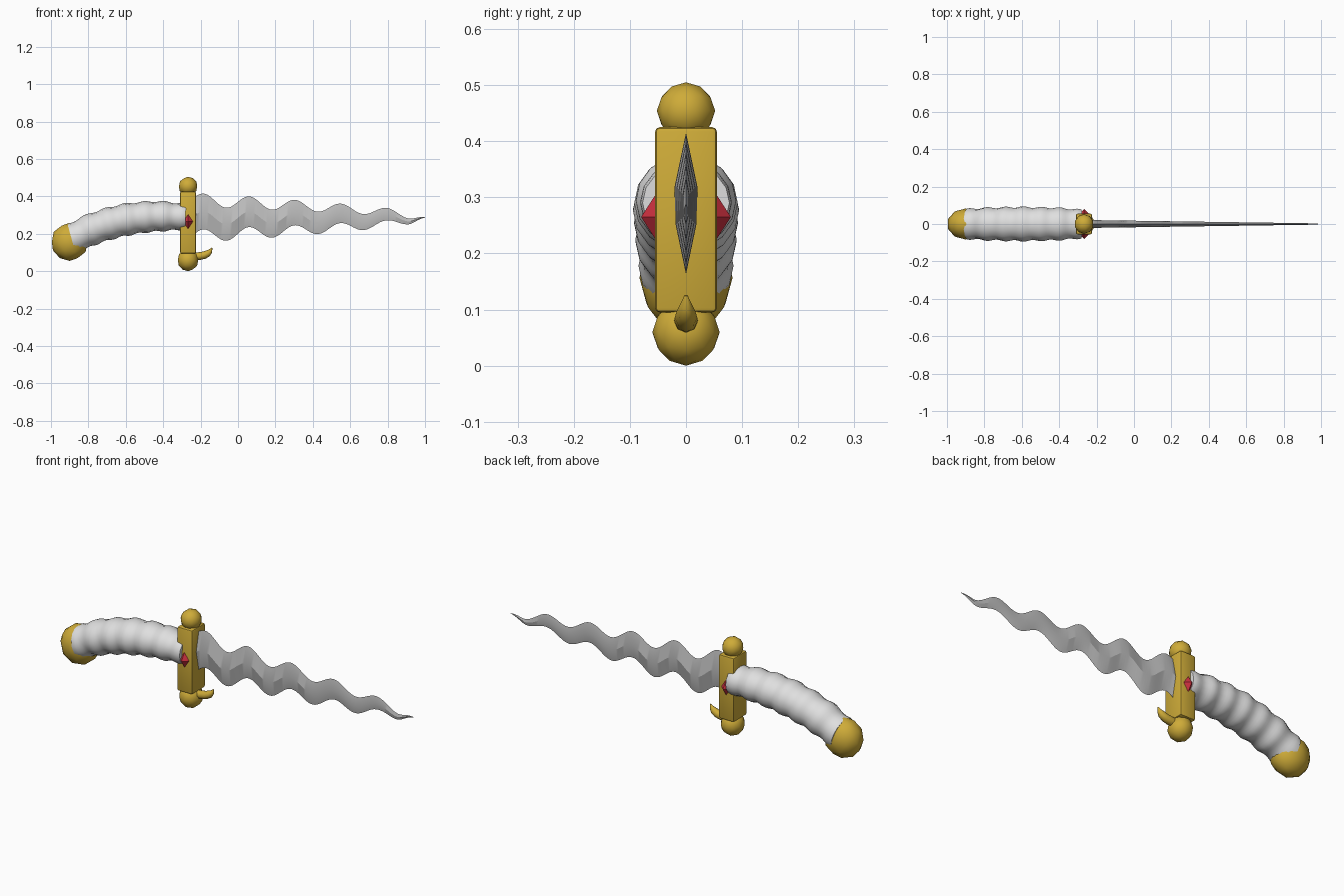
import bpy, bmesh, math
from mathutils import Vector

if "Cube" in bpy.data.objects:
    bpy.data.objects.remove(bpy.data.objects["Cube"])


def material(name, rgb):
    m = bpy.data.materials.new(name)
    m.diffuse_color = (*rgb, 1)
    m.use_nodes = True
    m.node_tree.nodes["Principled BSDF"].inputs["Base Color"].default_value = m.diffuse_color
    return m


GOLD = material("gold", (0.62, 0.41, 0.04))
IVORY = material("pale grip", (0.74, 0.74, 0.74))
STEEL = material("steel", (0.52, 0.52, 0.52))
RED = material("red gem", (0.60, 0.03, 0.05))


def finish(name, bm, mat, angle=None):
    bmesh.ops.recalc_face_normals(bm, faces=bm.faces[:])
    me = bpy.data.meshes.new(name)
    bm.to_mesh(me)
    bm.free()
    ob = bpy.data.objects.new(name, me)
    bpy.context.collection.objects.link(ob)
    me.materials.append(mat)
    if angle is not None:
        bpy.ops.object.select_all(action='DESELECT')
        ob.select_set(True)
        bpy.context.view_layer.objects.active = ob
        bpy.ops.object.shade_smooth_by_angle(angle=math.radians(angle))
    return ob


def lerp(table, x):
    """Piecewise-linear lookup in a list of (x, value)."""
    for (x0, a), (x1, b) in zip(table, table[1:]):
        if x <= x1:
            return a + (b - a) * (x - x0) / (x1 - x0)
    return table[-1][1]


def loft(bm, rings):
    """Join rings of points and cap both ends."""
    vs = [[bm.verts.new(p) for p in r] for r in rings]
    n = len(vs[0])
    for a, b in zip(vs, vs[1:]):
        for i in range(n):
            j = (i + 1) % n
            bm.faces.new((a[i], a[j], b[j], b[i]))
    bm.faces.new(vs[0])
    bm.faces.new(vs[-1])


def ring(centre, tangent, half_up, half_y, sides):
    """Elliptical cross-section square to a path lying in the xz plane."""
    t = Vector(tangent).normalized()
    up = Vector((-t.z, 0, t.x))
    out = []
    for i in range(sides):
        a = 2 * math.pi * i / sides
        out.append(Vector(centre) + up * half_up * math.cos(a)
                   + Vector((0, half_y * math.sin(a), 0)))
    return out


def ball(name, centre, radii):
    bm = bmesh.new()
    bmesh.ops.create_icosphere(bm, subdivisions=2, radius=1)
    bmesh.ops.scale(bm, vec=radii, verts=bm.verts)
    bmesh.ops.translate(bm, vec=centre, verts=bm.verts)
    finish(name, bm, GOLD, 50)


GX = -0.267  # guard centre

# Pommel and guard balls
ball("pommel", (-0.9, 0, 0.157), (0.1, 0.083, 0.102))
ball("guard_top_ball", (GX, 0, 0.454), (0.051, 0.052, 0.051))
ball("guard_bottom_ball", (GX, 0, 0.06), (0.057, 0.06, 0.06))

# Guard block with softened edges
bm = bmesh.new()
bmesh.ops.create_cube(bm, size=1)
bmesh.ops.scale(bm, vec=(0.086, 0.11, 0.33), verts=bm.verts)
bmesh.ops.translate(bm, vec=(GX, 0, 0.26), verts=bm.verts)
bmesh.ops.bevel(bm, geom=bm.edges[:], offset=0.008, segments=2,
                profile=0.5, affect='EDGES')
finish("guard", bm, GOLD, 40)

# Curved grip with gentle ribs
mid = [(-0.89, 0.168), (-0.8, 0.218), (-0.7, 0.252), (-0.6, 0.277),
       (-0.5, 0.290), (-0.4, 0.295), (-0.28, 0.290)]
up_r = [(-0.89, 0.078), (-0.8, 0.083), (-0.6, 0.085), (-0.4, 0.079), (-0.28, 0.068)]
side_r = [(-0.89, 0.080), (-0.8, 0.086), (-0.6, 0.091), (-0.4, 0.086), (-0.28, 0.076)]


def grip_z(x):
    # Averaged lookup rounds the corners of the path
    return sum(lerp(mid, min(max(x + d, -0.89), -0.28)) for d in (-0.03, 0, 0.03)) / 3


rings = []
for i in range(50):
    x = -0.89 + 0.61 * i / 49
    rib = 0.004 * math.cos(2 * math.pi * (x + 0.59) / 0.097)
    slope = (grip_z(x + 0.04) - grip_z(x - 0.04)) / 0.08
    rings.append(ring((x, 0, grip_z(x)), (1, 0, slope),
                      lerp(up_r, x) + rib, lerp(side_r, x) + rib, 16))
bm = bmesh.new()
loft(bm, rings)
finish("grip", bm, IVORY, 40)

# Wavy blade with diamond section
half = [(-0.24, 0.099), (-0.06, 0.088), (0.06, 0.082), (0.3, 0.068),
        (0.55, 0.052), (0.8, 0.033), (0.92, 0.014), (1.0, 0.0012)]
amp = [(-0.24, 0.035), (0.06, 0.033), (0.8, 0.020), (0.92, 0.019), (1.0, 0.004)]
rings = []
for i in range(101):
    x = -0.24 + 1.24 * i / 100
    z = 0.285 + lerp(amp, x) * math.cos(2 * math.pi * (x - 0.06) / 0.245)
    h = lerp(half, x)
    y = 0.021 - 0.018 * (x + 0.24) / 1.24
    if x > 0.96:
        y *= max(0.1, (1 - x) / 0.04)
    rings.append([(x, 0, z + h), (x, y, z), (x, 0, z - h), (x, -y, z)])
bm = bmesh.new()
loft(bm, rings)
finish("blade", bm, STEEL, 25)

# Small upturned hook beside the bottom ball
hook = [(-0.235, 0.078, 0.021, 0.021), (-0.205, 0.081, 0.021, 0.021),
        (-0.180, 0.086, 0.020, 0.020), (-0.160, 0.096, 0.018, 0.017),
        (-0.148, 0.108, 0.012, 0.011), (-0.139, 0.125, 0.002, 0.003)]
rings = []
for i, (x, z, hu, hy) in enumerate(hook):
    a, b = hook[max(i - 1, 0)], hook[min(i + 1, len(hook) - 1)]
    rings.append(ring((x, 0, z), (b[0] - a[0], 0, b[1] - a[1]), hu, hy, 8))
bm = bmesh.new()
loft(bm, rings)
finish("hook", bm, GOLD, 50)

# Faceted gem on each side of the guard
for name, s in (("front_gem", -1), ("back_gem", 1)):
    bm = bmesh.new()
    base = [bm.verts.new((GX + dx, s * 0.053, 0.265 + dz))
            for dx, dz in ((0.028, 0), (0, 0.042), (-0.028, 0), (0, -0.042))]
    for apex_y in (0.08, 0.03):
        tip = bm.verts.new((GX, s * apex_y, 0.265))
        for i in range(4):
            bm.faces.new((base[i], base[(i + 1) % 4], tip))
    finish(name, bm, RED)
